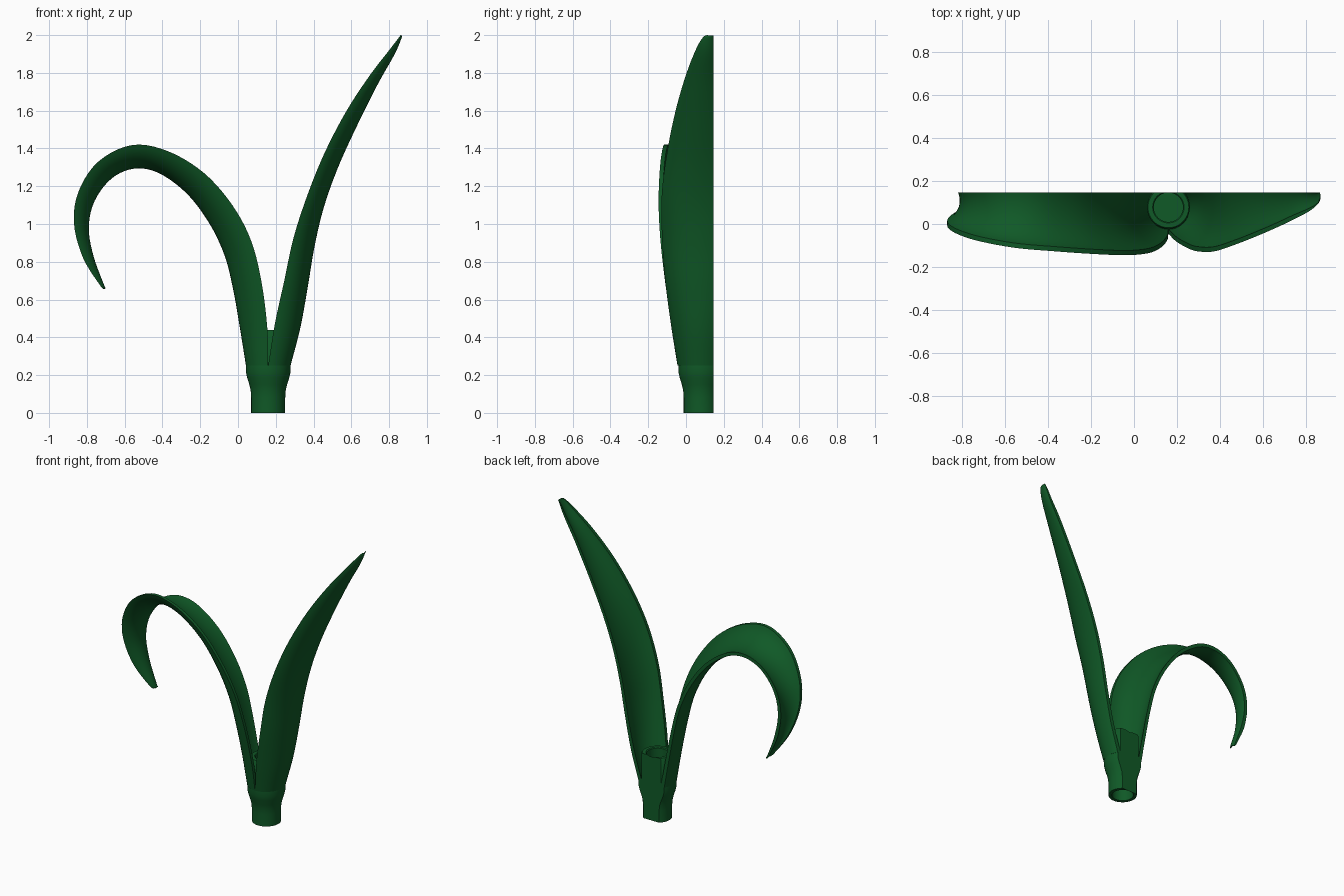
import bpy, bmesh, math
from mathutils import Vector

if "Cube" in bpy.data.objects:
    bpy.data.objects.remove(bpy.data.objects["Cube"])

BACK = 0.146                      # flat back plane shared by all parts
AXIS = Vector((0.16, 0.078, 0))   # centre line of the stem socket

green = bpy.data.materials.new("leaf_green")
green.use_nodes = True
color = (0.005, 0.1, 0.02, 1)
green.diffuse_color = color
green.node_tree.nodes["Principled BSDF"].inputs["Base Color"].default_value = color


def finish(name, bm):
    """Slice the back flat, cap the cut and make a smooth shaded object."""
    bmesh.ops.remove_doubles(bm, verts=bm.verts[:], dist=0.0002)
    bmesh.ops.recalc_face_normals(bm, faces=bm.faces[:])
    bmesh.ops.bisect_plane(bm, geom=bm.verts[:] + bm.edges[:] + bm.faces[:],
                           plane_co=(0, BACK, 0), plane_no=(0, 1, 0), clear_outer=True)
    rim = [e for e in bm.edges if e.is_boundary]
    bmesh.ops.holes_fill(bm, edges=rim, sides=0)
    bmesh.ops.recalc_face_normals(bm, faces=bm.faces[:])
    mesh = bpy.data.meshes.new(name)
    bm.to_mesh(mesh)
    bm.free()
    mesh.materials.append(green)
    obj = bpy.data.objects.new(name, mesh)
    bpy.context.collection.objects.link(obj)
    bpy.ops.object.select_all(action="DESELECT")
    obj.select_set(True)
    bpy.context.view_layer.objects.active = obj
    bpy.ops.object.shade_smooth_by_angle(angle=math.radians(40))


def loft(bm, rings, closed_ends):
    """Bridge equal rings of points with quads."""
    rows = [[bm.verts.new(p) for p in ring] for ring in rings]
    n = len(rows[0])
    for a, b in zip(rows, rows[1:]):
        for i in range(n):
            j = (i + 1) % n
            bm.faces.new((a[i], a[j], b[j], b[i]))
    if closed_ends:
        bm.faces.new(rows[0])
        bm.faces.new(rows[-1])


def smooth_stations(stations, steps=5):
    """Catmull-Rom interpolation of the leaf stations."""
    pts = [Vector(s) for s in stations]
    pts = [2 * pts[0] - pts[1]] + pts + [2 * pts[-1] - pts[-2]]
    out = []
    for a, b, c, d in zip(pts, pts[1:], pts[2:], pts[3:]):
        for k in range(steps):
            t = k / steps
            out.append(0.5 * (2 * b + (c - a) * t + (2 * a - 5 * b + 4 * c - d) * t * t
                              + (3 * b - a - 3 * c + d) * t ** 3))
    return out + [pts[-2]]


def leaf(name, stations):
    """Channel-shaped leaf: each station is midrib x, z, front edge x, z, front edge y."""
    rings = []
    rows = smooth_stations(stations)
    for k, (mx, mz, fx, fz, fy) in enumerate(rows):
        s = k / (len(rows) - 1)
        mid = Vector((mx, AXIS.y + 0.052 * s ** 2, mz))
        rise = Vector((fx - mx, 0, fz - mz))
        half = mid.y - fy
        thick = min(0.022, rise.length * 0.4, half * 0.4)
        spread = math.radians(90 - 18 * min(1, 3 * s))

        def arc(inset):
            points = []
            for i in range(-10, 11):
                a = spread * i / 10
                up = (1 - math.cos(a)) / (1 - math.cos(spread))
                side = math.sin(a) / math.sin(spread)
                start = rise.normalized() * inset
                points.append(mid + start + (rise - start) * up
                              - Vector((0, (half - inset) * side, 0)))
            return points
        rings.append(arc(0) + arc(thick)[::-1])
    bm = bmesh.new()
    loft(bm, rings, True)
    finish(name, bm)


# Stem socket: flared collar, inner sleeve and a shelf inside
profile = [(0, .2), (.068, .2), (.068, .435), (.073, .44), (.095, .44), (.1, .434),
           (.1, .265), (.118, .25), (.118, .215), (.111, .185), (.1, .15), (.093, .12),
           (.09, .08), (.09, 0), (.068, 0), (.068, .17), (0, .17)]
bm = bmesh.new()
verts = [bm.verts.new(AXIS + Vector((r, 0, z))) for r, z in profile]
edges = [bm.edges.new(pair) for pair in zip(verts, verts[1:])]
bmesh.ops.spin(bm, geom=verts + edges, cent=AXIS, axis=(0, 0, 1),
               angle=math.tau, steps=64, use_merge=False)
finish("stem_socket", bm)

# Drooping leaf, arching over to the right side
leaf("drooping_leaf", [
    (.042, .25, .16, .25, -.045), (.01, .45, .155, .45, -.075),
    (-.025, .65, .125, .69, -.11), (-.07, .83, .07, .91, -.135),
    (-.15, 1.0, -.03, 1.1, -.145), (-.27, 1.16, -.18, 1.27, -.14),
    (-.42, 1.27, -.37, 1.385, -.127), (-.55, 1.293, -.56, 1.418, -.11),
    (-.67, 1.24, -.74, 1.33, -.075), (-.76, 1.12, -.845, 1.17, -.035),
    (-.79, .98, -.868, 1.0, 0), (-.765, .83, -.82, .82, .04),
    (-.71, .68, -.73, .675, .09), (-.7, .66, -.707, .655, .115)])

# Upright leaf, leaning to the left side
leaf("upright_leaf", [
    (.278, .25, .16, .25, -.045), (.33, .45, .195, .47, -.08),
    (.37, .67, .245, .7, -.11), (.405, .88, .295, .93, -.127),
    (.455, 1.09, .37, 1.16, -.128), (.53, 1.3, .46, 1.38, -.1),
    (.63, 1.52, .575, 1.6, -.055), (.74, 1.74, .7, 1.79, 0),
    (.83, 1.9, .808, 1.93, .055), (.864, 1.98, .852, 1.988, .09),
    (.868, 1.997, .862, 2.0, .11)])
